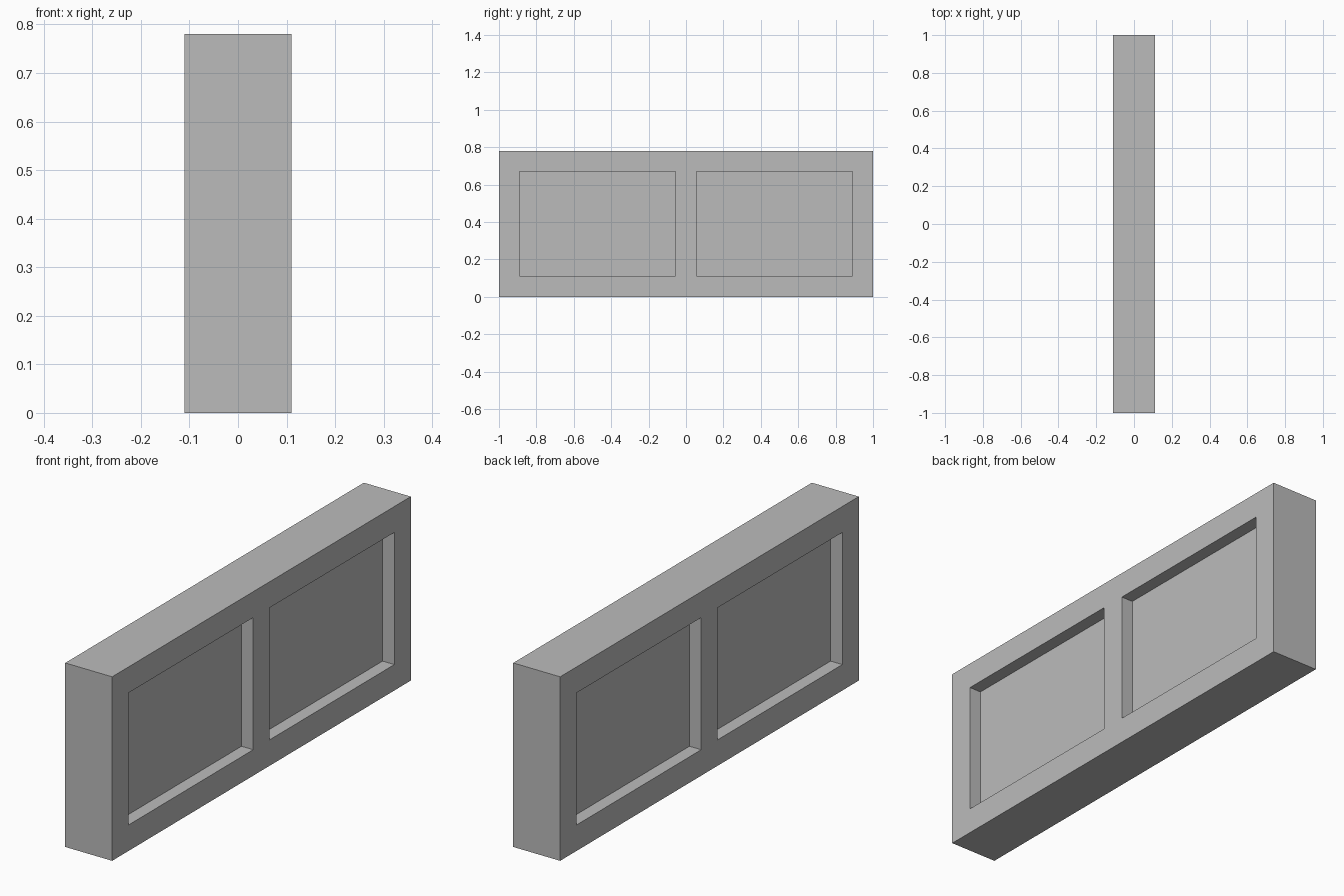
import bpy
import bmesh
from mathutils import Vector

default = bpy.data.objects.get("Cube")
if default:
    bpy.data.objects.remove(default, do_unlink=True)

THICK, LENGTH, HEIGHT = 0.22, 2.0, 0.78
PANEL_Y = (0.055, 0.89)     # near and far side of each recess from the centre
PANEL_Z = (0.11, 0.67)
DEPTH = 0.055

# Single grey finish
grey = bpy.data.materials.new("plain_grey")
grey.use_nodes = True
colour = (0.5, 0.5, 0.5, 1)
grey.diffuse_color = colour
grey.node_tree.nodes["Principled BSDF"].inputs["Base Color"].default_value = colour

# Slab standing on the ground
bm = bmesh.new()
bmesh.ops.create_cube(bm, size=1)
bmesh.ops.scale(bm, vec=(THICK, LENGTH, HEIGHT), verts=bm.verts)
bmesh.ops.translate(bm, vec=(0, 0, HEIGHT / 2), verts=bm.verts)


def slice_slab(point, normal):
    bmesh.ops.bisect_plane(bm, geom=bm.verts[:] + bm.edges[:] + bm.faces[:],
                           plane_co=point, plane_no=normal)


# Outlines of the recesses
for y in PANEL_Y:
    for side in (-1, 1):
        slice_slab((0, side * y, 0), (0, 1, 0))
for z in PANEL_Z:
    slice_slab((0, 0, z), (0, 0, 1))


def is_panel(face):
    c = face.calc_center_median()
    return (abs(face.normal.x) > 0.9 and PANEL_Y[0] < abs(c.y) < PANEL_Y[1]
            and PANEL_Z[0] < c.z < PANEL_Z[1])


# Sink two panels into each broad side
bm.normal_update()
panels = [f for f in bm.faces if is_panel(f)]
for face in bmesh.ops.extrude_discrete_faces(bm, faces=panels)["faces"]:
    inward = -1 if face.calc_center_median().x > 0 else 1
    bmesh.ops.translate(bm, vec=Vector((inward * DEPTH, 0, 0)), verts=face.verts)

bmesh.ops.recalc_face_normals(bm, faces=bm.faces)
mesh = bpy.data.meshes.new("panelled_slab")
bm.to_mesh(mesh)
bm.free()
mesh.materials.append(grey)
slab = bpy.data.objects.new("panelled_slab", mesh)
bpy.context.scene.collection.objects.link(slab)
